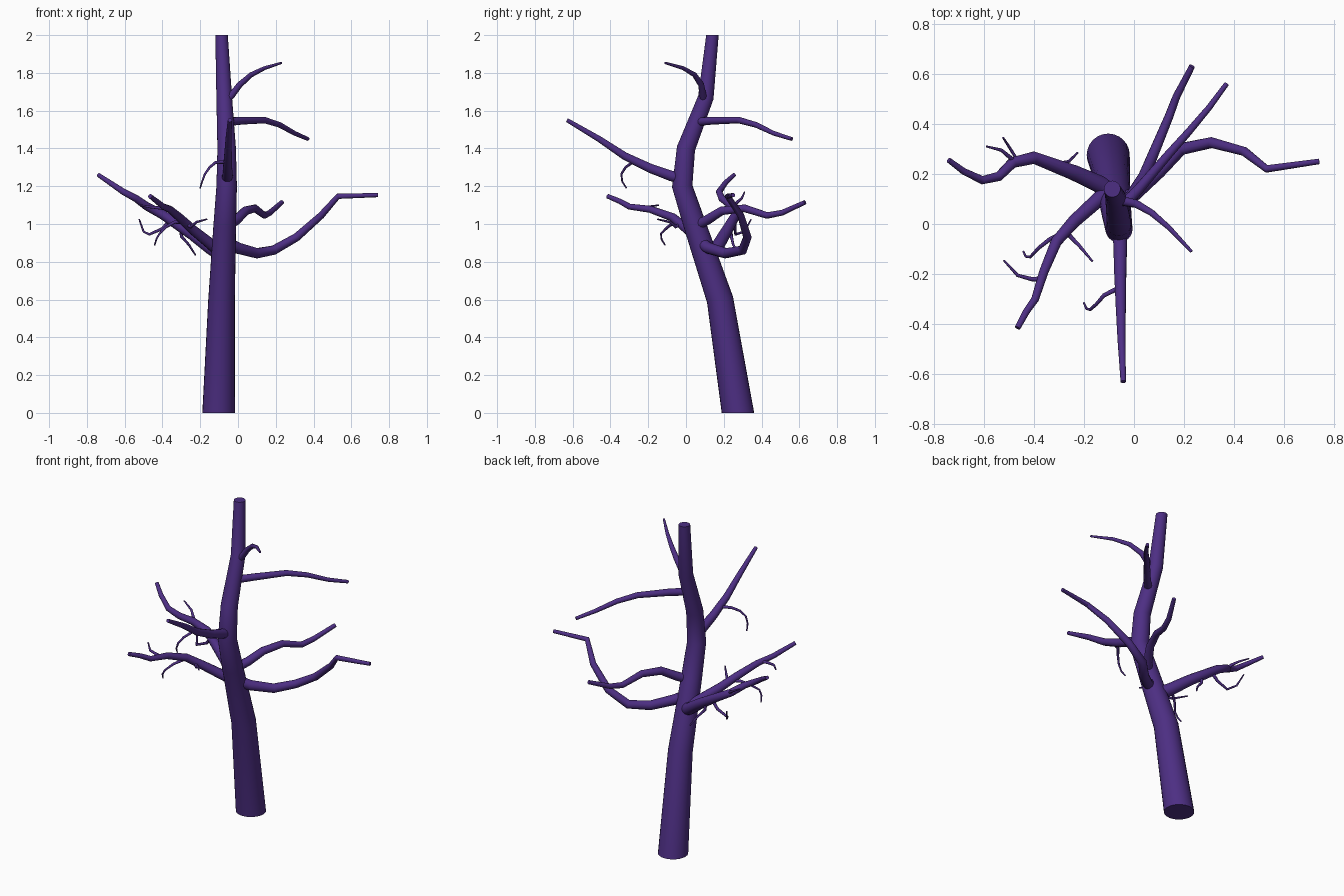
import bpy, bmesh, math
from mathutils import Vector

bark = bpy.data.materials.new("purple_bark")
bark.diffuse_color = (0.075, 0.028, 0.23, 1)


def tube(name, pts, r0, r1, sides=12, flat_ends=False):
    """Tapered tube along a path, radius r0 to r1, with capped ends."""
    pts = [Vector(p) for p in pts]
    n = len(pts)
    run = [0.0]
    for a, b in zip(pts, pts[1:]):
        run.append(run[-1] + (b - a).length)
    bm = bmesh.new()
    rings, side = [], None
    for i, p in enumerate(pts):
        t = Vector()
        if i > 0:
            t += (p - pts[i - 1]).normalized()
        if i < n - 1:
            t += (pts[i + 1] - p).normalized()
        t.normalize()
        if flat_ends and i in (0, n - 1):
            t = Vector((0, 0, 1))
        if side is None:
            side = t.orthogonal()
        side = (side - t * side.dot(t)).normalized()
        up = t.cross(side)
        r = r0 + (r1 - r0) * run[i] / run[-1]
        rings.append([bm.verts.new(p + r * (math.cos(a) * side + math.sin(a) * up))
                      for a in (2 * math.pi * k / sides for k in range(sides))])
    for a, b in zip(rings, rings[1:]):
        for k in range(sides):
            j = (k + 1) % sides
            bm.faces.new((a[k], a[j], b[j], b[k]))
    bm.faces.new(rings[0][::-1])
    bm.faces.new(rings[-1])
    me = bpy.data.meshes.new(name)
    bm.to_mesh(me)
    bm.free()
    me.materials.append(bark)
    ob = bpy.data.objects.new(name, me)
    bpy.context.collection.objects.link(ob)
    bpy.context.view_layer.objects.active = ob
    ob.select_set(True)
    bpy.ops.object.shade_smooth_by_angle(angle=math.radians(50))
    ob.select_set(False)


# Trunk
tube("trunk", [(-.103, .275, 0), (-.087, .18, .6), (-.07, .045, 1.0), (-.06, -.02, 1.2),
               (-.06, 0, 1.4), (-.073, .105, 1.67), (-.087, .14, 2)], .086, .033, 24, True)

# Main branches
tube("branch_right_low", [(-.06, .08, .9), (0, .12, .872), (.1, .21, .845), (.19, .30, .862),
                          (.31, .325, .93), (.44, .29, 1.045), (.53, .22, 1.147),
                          (.74, .25, 1.153)], .032, .011)
tube("branch_back_low", [(-.06, .05, .99), (-.01, .11, 1.02), (.04, .19, 1.07), (.09, .31, 1.083),
                         (.14, .43, 1.045), (.17, .51, 1.06), (.232, .63, 1.115)], .028, .012)
tube("branch_back_high", [(-.065, .05, 1.54), (.02, .14, 1.547), (.14, .28, 1.55),
                          (.22, .37, 1.525), (.30, .465, 1.48), (.37, .56, 1.45)], .023, .010)
tube("branch_top", [(-.065, .095, 1.65), (-.035, .09, 1.68), (.01, .08, 1.738), (.07, .045, 1.79),
                    (.14, -.015, 1.825), (.23, -.11, 1.853)], .020, .006)
tube("branch_front", [(-.06, -.02, 1.24), (-.055, -.08, 1.255), (-.055, -.19, 1.295),
                      (-.053, -.325, 1.36), (-.05, -.46, 1.45), (-.043, -.63, 1.55)], .030, .011)
tube("branch_left_back", [(-.09, .12, .84), (-.14, .16, .87), (-.24, .205, .945), (-.40, .265, 1.05),
                          (-.485, .245, 1.095), (-.54, .19, 1.135), (-.606, .175, 1.17),
                          (-.68, .21, 1.22), (-.74, .255, 1.26)], .038, .011)
tube("branch_left_front", [(-.09, .13, .85), (-.14, .10, .89), (-.24, .01, .97), (-.31, -.07, 1.035),
                           (-.36, -.19, 1.078), (-.395, -.30, 1.092), (-.43, -.35, 1.12),
                           (-.465, -.415, 1.147)], .032, .012)

# Twigs
twigs = [
    [(-.055, -.255, 1.325), (-.08, -.265, 1.328), (-.12, -.285, 1.325), (-.15, -.32, 1.30),
     (-.175, -.342, 1.265), (-.19, -.338, 1.225), (-.2, -.315, 1.19)],
    [(-.475, .248, 1.09), (-.50, .27, 1.115), (-.53, .295, 1.135), (-.59, .31, 1.17)],
    [(-.36, .255, 1.02), (-.40, .26, .975), (-.47, .262, .945), (-.50, .31, .96), (-.523, .345, 1.025)],
    [(-.30, .235, .98), (-.30, .24, .935), (-.26, .25, .89), (-.225, .285, .835)],
    [(-.27, -.03, 1.0), (-.25, -.055, .985), (-.22, -.085, 1.01), (-.165, -.15, 1.025)],
    [(-.29, -.04, 1.01), (-.335, -.06, 1.01), (-.38, -.095, .985), (-.415, -.132, .95),
     (-.432, -.13, .92), (-.442, -.11, .887)],
    [(-.37, -.22, 1.08), (-.41, -.22, 1.085), (-.465, -.205, 1.09), (-.52, -.145, 1.1)],
]
for i, path in enumerate(twigs):
    tube(f"twig_{i + 1}", path, .010, .004, 8)
